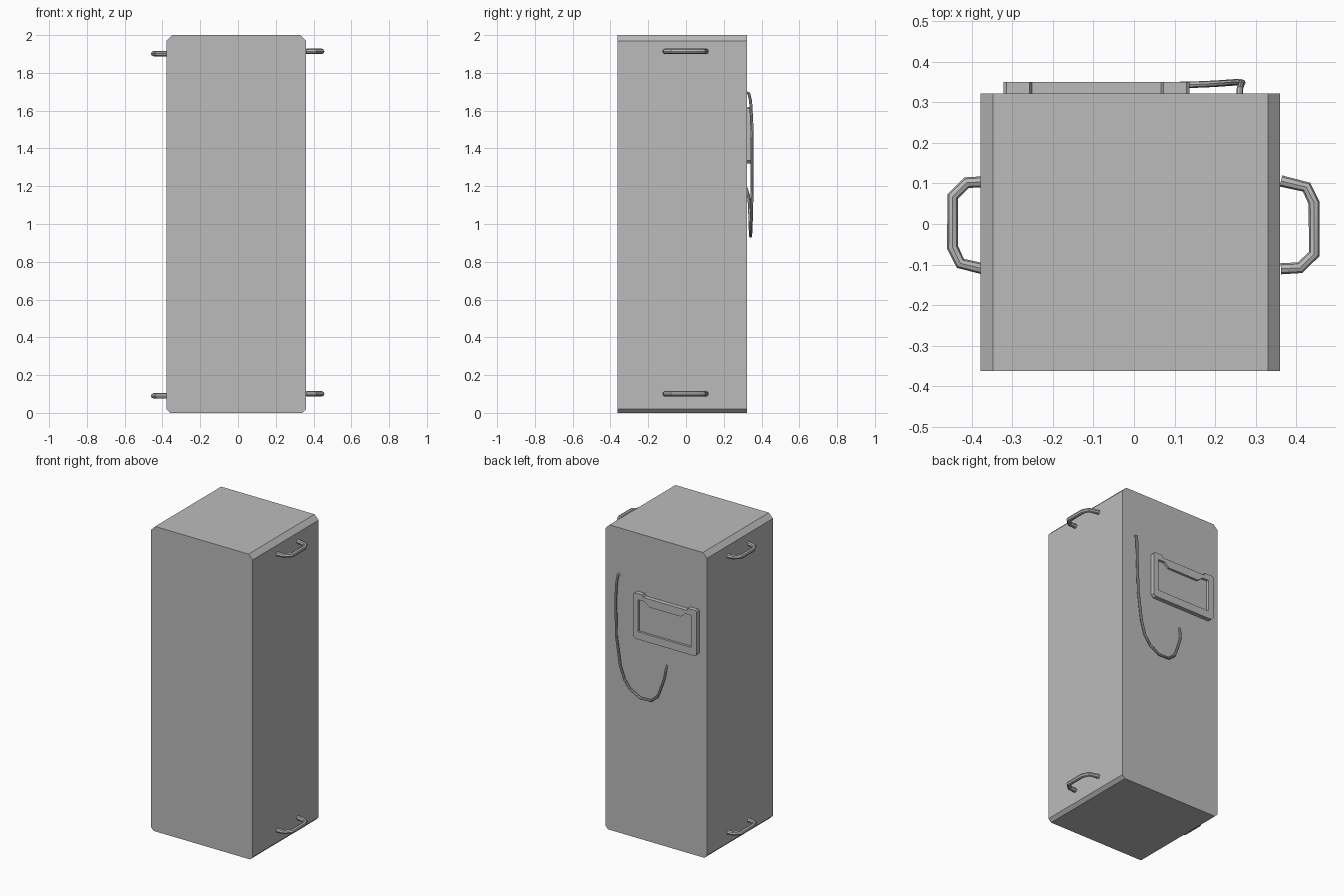
import bpy, bmesh
from mathutils import Vector

cube = bpy.data.objects.get("Cube")
if cube:
    bpy.data.objects.remove(cube, do_unlink=True)

GREY = (0.5, 0.5, 0.5, 1.0)
grey = bpy.data.materials.new("plain_grey")
grey.use_nodes = True
grey.diffuse_color = GREY
grey.node_tree.nodes["Principled BSDF"].inputs["Base Color"].default_value = GREY


def prism(name, outline, y0, y1):
    """Extrude an (x, z) outline along y."""
    bm = bmesh.new()
    face = bm.faces.new([bm.verts.new((x, y0, z)) for x, z in outline])
    new = bmesh.ops.extrude_face_region(bm, geom=[face])["geom"]
    verts = [v for v in new if isinstance(v, bmesh.types.BMVert)]
    bmesh.ops.translate(bm, verts=verts, vec=(0, y1 - y0, 0))
    bmesh.ops.recalc_face_normals(bm, faces=bm.faces)
    mesh = bpy.data.meshes.new(name)
    bm.to_mesh(mesh)
    bm.free()
    mesh.materials.append(grey)
    obj = bpy.data.objects.new(name, mesh)
    bpy.context.collection.objects.link(obj)
    return obj


def select_only(obj):
    bpy.ops.object.select_all(action='DESELECT')
    obj.select_set(True)
    bpy.context.view_layer.objects.active = obj


def tube(name, points, radius):
    """Sweep a round section along a path and convert it to a mesh."""
    curve = bpy.data.curves.new(name, 'CURVE')
    curve.dimensions = '3D'
    curve.bevel_depth = radius
    curve.bevel_resolution = 2
    curve.use_fill_caps = True
    spline = curve.splines.new('POLY')
    spline.points.add(len(points) - 1)
    for p, co in zip(spline.points, points):
        p.co = (*co, 1)
    curve.materials.append(grey)
    obj = bpy.data.objects.new(name, curve)
    bpy.context.collection.objects.link(obj)
    select_only(obj)
    bpy.ops.object.convert(target='MESH')
    obj = bpy.context.object
    obj.name = name
    bpy.ops.object.shade_smooth_by_angle(angle=0.6)
    return obj


# Tall cabinet with chamfered long edges
L, R, T, B = -0.378, 0.36, 0.03, 0.02
prism("cabinet_body", [
    (L + B, 0), (R - B, 0), (R, B), (R, 2 - T),
    (R - T, 2), (L + T, 2), (L, 2 - T), (L, B)], -0.362, 0.322)

# Four side handles; the left pair is the right pair turned half round
grip = [(-0.365, 0.104), (-0.412, 0.102), (-0.447, 0.068),
        (-0.447, -0.058), (-0.428, -0.097), (-0.365, -0.112)]
turned = [(-0.003 - x, -0.006 - y) for x, y in grip]
for side, path, low, high in (("right", grip, 0.09, 1.902),
                              ("left", turned, 0.101, 1.914)):
    for level, z in (("lower", low), ("upper", high)):
        tube(f"{level}_{side}_handle", [(x, y, z) for x, y in path], 0.014)

# Back panel with a dipped top edge and a sunken window
panel = prism("back_panel", [
    (-0.307, 1.32), (0.122, 1.32), (0.137, 1.335), (0.137, 1.612),
    (0.129, 1.62), (0.073, 1.62), (0.067, 1.605), (-0.252, 1.605),
    (-0.258, 1.62), (-0.314, 1.62), (-0.322, 1.612), (-0.322, 1.335)],
    0.318, 0.35)
cutter = prism("panel_cutter", [
    (-0.283, 1.37), (0.104, 1.37), (0.104, 1.58), (0.055, 1.58),
    (0.02, 1.552), (-0.205, 1.552), (-0.24, 1.58), (-0.283, 1.58)],
    0.335, 0.4)
cutter.hide_render = True
cut = panel.modifiers.new("window", 'BOOLEAN')
cut.operation = 'DIFFERENCE'
cut.solver = 'EXACT'
cut.object = cutter
select_only(panel)
bpy.ops.object.modifier_apply(modifier=cut.name)
bpy.data.objects.remove(cutter, do_unlink=True)

# Hanging cable, looping down from the upper left and back up
tube("back_cable", [
    (0.261, 0.315, 1.697), (0.261, 0.333, 1.69), (0.264, 0.342, 1.65),
    (0.267, 0.348, 1.54), (0.26, 0.35, 1.30), (0.233, 0.348, 1.11),
    (0.205, 0.346, 1.03), (0.165, 0.344, 0.975), (0.09, 0.342, 0.935),
    (0.015, 0.341, 0.938), (-0.03, 0.34, 0.975), (-0.045, 0.339, 1.01),
    (-0.076, 0.336, 1.10), (-0.083, 0.331, 1.15), (-0.083, 0.318, 1.192)],
    0.008)
